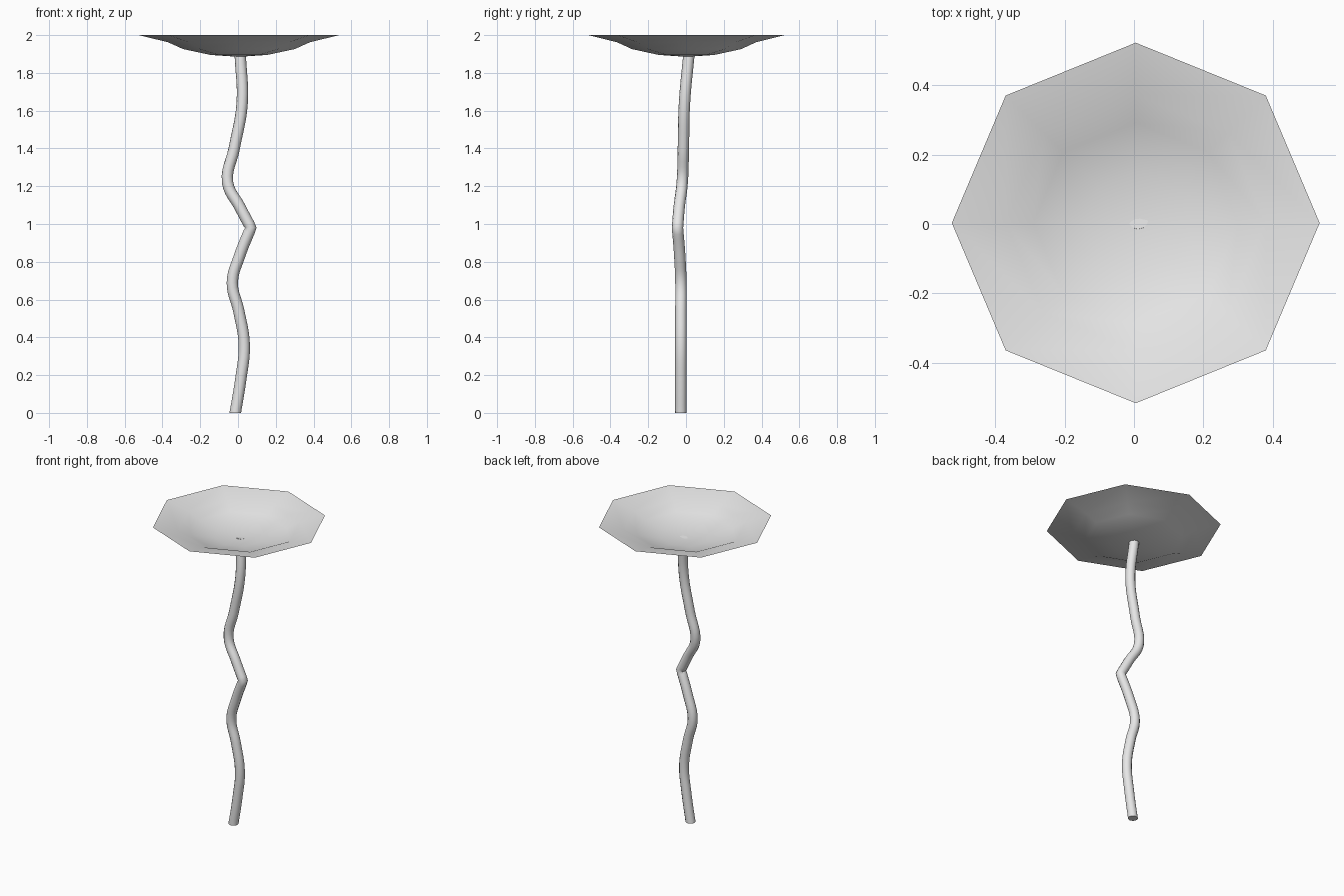
import bpy
import bmesh
from math import cos, sin, pi, radians

cube = bpy.data.objects.get("Cube")
if cube:
    bpy.data.objects.remove(cube, do_unlink=True)

grey = bpy.data.materials.new("light_grey")
grey.use_nodes = True
grey.diffuse_color = (0.8, 0.8, 0.8, 1)
grey.node_tree.nodes["Principled BSDF"].inputs["Base Color"].default_value = (0.8, 0.8, 0.8, 1)


def select_only(obj):
    bpy.ops.object.select_all(action="DESELECT")
    obj.select_set(True)
    bpy.context.view_layer.objects.active = obj


# Shallow eight-sided dish: underside and inside share a sharp rim
SIDES = 8
SHELL = 0.006
under = [(0.15, 1.895), (0.295, 1.926), (0.375, 1.962)]
profile = under + [(0.53, 2.0)] + [(r, z + SHELL) for r, z in reversed(under)]

bm = bmesh.new()
rings = []
for r, z in profile:
    rings.append([bm.verts.new((0.005 + r * cos(2 * pi * i / SIDES),
                                0.003 + 0.98 * r * sin(2 * pi * i / SIDES), z))
                  for i in range(SIDES)])
for a, b in zip(rings, rings[1:]):
    for i in range(SIDES):
        j = (i + 1) % SIDES
        bm.faces.new((a[i], a[j], b[j], b[i]))
for ring, z in ((rings[0], 1.885), (rings[-1], 1.885 + SHELL)):
    centre = bm.verts.new((0.005, 0.003, z))
    for i in range(SIDES):
        bm.faces.new((ring[i], ring[(i + 1) % SIDES], centre))
bmesh.ops.recalc_face_normals(bm, faces=bm.faces)
mesh = bpy.data.meshes.new("dish")
bm.to_mesh(mesh)
bm.free()
dish = bpy.data.objects.new("dish", mesh)
bpy.context.collection.objects.link(dish)
mesh.materials.append(grey)
select_only(dish)
bpy.ops.object.shade_smooth_by_angle(angle=radians(60))

# Crooked stem: a round tube along a smooth path with one sharp elbow
path = [(-0.015, -0.027, 0), (-0.013, -0.027, 0.01), (0.015, -0.027, 0.18),
        (0.033, -0.027, 0.36), (0.004, -0.027, 0.54), (-0.03, -0.027, 0.69),
        (0.008, -0.033, 0.83), (0.068, -0.045, 0.98), (0.01, -0.036, 1.09),
        (-0.055, -0.02, 1.22), (-0.02, -0.014, 1.4), (0.022, -0.008, 1.64),
        (0.012, 0.015, 1.892)]
curve = bpy.data.curves.new("stem", "CURVE")
curve.dimensions = "3D"
curve.bevel_depth = 0.03
curve.bevel_resolution = 4
curve.resolution_u = 6
curve.use_fill_caps = True
spline = curve.splines.new("BEZIER")
spline.bezier_points.add(len(path) - 1)
for i, (point, co) in enumerate(zip(spline.bezier_points, path)):
    point.co = co
    kind = "VECTOR" if i in (0, 7) else "AUTO"
    point.handle_left_type = point.handle_right_type = kind
curve.materials.append(grey)
stem = bpy.data.objects.new("stem", curve)
bpy.context.collection.objects.link(stem)
select_only(stem)
bpy.ops.object.convert(target="MESH")
# Level the foot on the ground
for v in stem.data.vertices:
    if v.co.z < 0.008:
        v.co.z = 0
bpy.ops.object.shade_smooth_by_angle(angle=radians(50))
